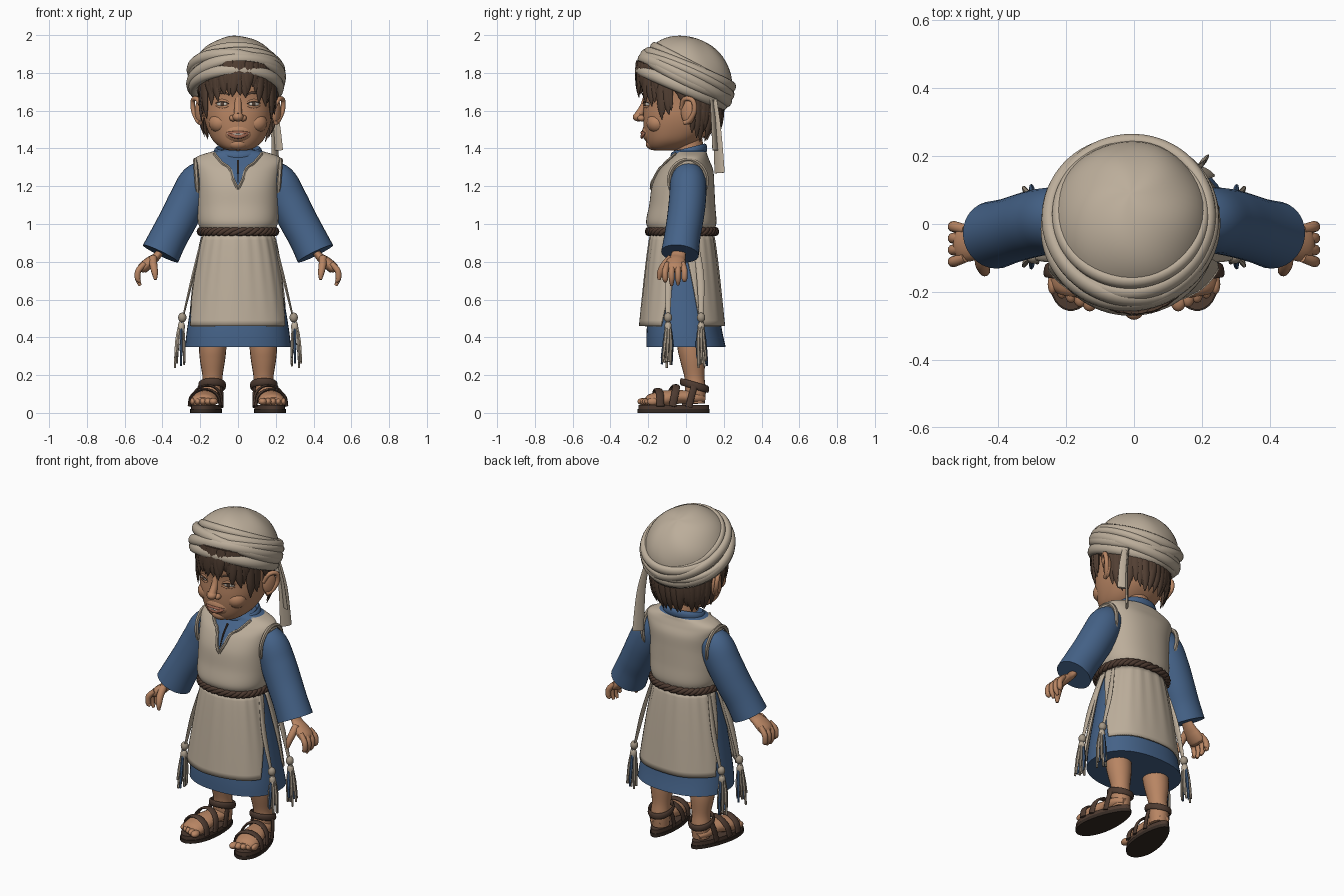
import bpy, bmesh, math, random
from mathutils import Vector, Matrix
from math import sin, cos, pi

random.seed(4)
if "Cube" in bpy.data.objects:
    bpy.data.objects.remove(bpy.data.objects["Cube"])


def material(name, *rgb):
    m = bpy.data.materials.new(name)
    m.use_nodes = True
    m.diffuse_color = (*rgb, 1)
    m.node_tree.nodes["Principled BSDF"].inputs["Base Color"].default_value = (*rgb, 1)
    return m


SKIN = material("skin", .48, .235, .125)
LIP = material("lip", .36, .14, .085)
WHITE = material("eye white", .6, .55, .48)
HAIR = material("hair brown", .085, .05, .033)
LINEN = material("linen", .5, .42, .325)
FRAY = material("frayed linen", .36, .3, .23)
BLUE = material("blue cloth", .06, .125, .25)
LEATHER = material("leather", .075, .043, .03)
SOLE = material("dark sole", .035, .023, .017)


def finish(name, bm, *mats):
    bmesh.ops.recalc_face_normals(bm, faces=bm.faces)
    me = bpy.data.meshes.new(name)
    bm.to_mesh(me)
    bm.free()
    for m in mats:
        me.materials.append(m)
    for f in me.polygons:
        f.use_smooth = True
    me.set_sharp_from_angle(angle=.9)
    ob = bpy.data.objects.new(name, me)
    bpy.context.collection.objects.link(ob)
    return ob


def spline(pts, k=6, loop=False):
    """Smooth curve through tuples of any size."""
    pts, out, n = [Vector(p) for p in pts], [], len(pts)
    at = lambda i: pts[i % n] if loop else pts[max(0, min(n - 1, i))]
    for i in range(n if loop else n - 1):
        a, b, c, d = (at(i + j) for j in (-1, 0, 1, 2))
        for t in (j / k for j in range(k)):
            out.append(b + (c - a) * t / 2 + (a * 2 - b * 5 + c * 4 - d) * t * t / 2
                       + (b * 3 - a - c * 3 + d) * t ** 3 / 2)
    return out if loop else out + [pts[-1]]


def build(name, rings, mats, wrap=True, cap=True, loop=False, thick=0):
    """Join rows of points with quads."""
    bm = bmesh.new()
    rows = [[bm.verts.new(p) for p in r] for r in rings]
    n = len(rows[0])
    for i in range(len(rows) if loop else len(rows) - 1):
        lo, hi = rows[i], rows[(i + 1) % len(rows)]
        for j in range(n if wrap else n - 1):
            k = (j + 1) % n
            bm.faces.new((lo[j], lo[k], hi[k], hi[j]))
    if cap and wrap and not loop:
        bm.faces.new(rows[0])
        bm.faces.new(rows[-1])
    ob = finish(name, bm, *mats)
    if thick:
        ob.modifiers.new("thickness", 'SOLIDIFY').thickness = thick
    return ob


def oval(z, cy, rx, ry, a, p=2.3):
    c, s = cos(a), sin(a)
    return Vector((math.copysign(abs(c) ** (2 / p), c) * rx,
                   cy + math.copysign(abs(s) ** (2 / p), s) * ry, z))


def loft(name, table, *mats, n=48, k=6):
    rows = [[oval(*r, 2 * pi * j / n) for j in range(n)] for r in spline(table, k)]
    return build(name, rows, mats)


def front(table, x, z, p=2.3):
    """Depth of the front of a loft at x, z."""
    z0, cy, rx, ry = min(spline(table, 12), key=lambda r: abs(r[0] - z))
    return cy - ry * max(0, 1 - abs(x / rx) ** p) ** (1 / p)


def tube(name, pts, radii, mat, ref=(0, 1, 0), flat=1, s=1, n=10, k=5, loop=False):
    """Sweep an oval; ref is its wide direction, s mirrors in x."""
    if not isinstance(radii, (list, tuple)):
        radii = [radii] * len(pts)
    path = spline([(*p, r) for p, r in zip(pts, radii)], k, loop)
    rows, m = [], len(path)
    for i, q in enumerate(path):
        a, b = (path[(i - 1) % m], path[(i + 1) % m]) if loop else (path[max(i - 1, 0)], path[min(i + 1, m - 1)])
        t = (b - a).to_3d().normalized()
        side = t.cross(Vector(ref)).normalized()
        wide = side.cross(t)
        row = [q.to_3d() + (wide * cos(w) + side * sin(w) * flat) * q[3] for w in (2 * pi * j / n for j in range(n))]
        rows.append([(v.x * s, v.y, v.z) for v in row])
    return build(name, rows, [mat], loop=loop)


def ball(name, loc, size, mat, turn=0):
    bm = bmesh.new()
    bmesh.ops.create_uvsphere(bm, u_segments=20, v_segments=14, radius=1)
    bm.transform(Matrix.Translation(loc) @ Matrix.Rotation(turn, 4, 'Z') @ Matrix.Diagonal((*size, 1)))
    return finish(name, bm, mat)


# Under tunic and vest body
loft("under_tunic", [(.35, 0, .28, .21), (.46, -.01, .267, .197), (.7, -.015, .225, .17), (.95, -.02, .17, .14)], BLUE)
BODY = [(.92, -.02, .185, .16), (.96, -.022, .193, .17), (1.01, -.025, .212, .186), (1.1, -.02, .216, .175),
        (1.2, -.015, .217, .165), (1.28, 0, .226, .145), (1.33, .012, .236, .115), (1.36, .02, .21, .095),
        (1.385, .02, .13, .085), (1.395, .02, .08, .06)]
NECK = [(.125, 1.372), (.085, 1.325), (.045, 1.295), (.026, 1.24), (0, 1.185)]
vest = loft("vest_body", BODY, LINEN, BLUE, n=128, k=8)
neckline = spline(NECK, 10)
for f in vest.data.polygons:
    x, y, z = f.center
    edge = min(neckline, key=lambda q: abs(q[1] - z))
    if z > 1.38 or (y < 0 and z > NECK[-1][1] and abs(x) < edge[0]):
        f.material_index = 1
for s in (1, -1):
    trim = [(x, front(BODY, x, z) - .002 + random.uniform(-.003, .003), z) for x, z in spline(NECK, 4)]
    tube("neck_trim", trim, .009, FRAY, s=s, k=2, n=6)
    hole = [(.218 + .008 * sin(a), .01 + .1 * cos(a), 1.23 + .11 * sin(a)) for a in (j * pi / 8 for j in range(16))]
    tube("armhole_trim", hole, .012, FRAY, ref=(1, 0, 0), s=s, loop=True, k=2, n=6)
collar = [(.115 * cos(a), .015 + .085 * sin(a), 1.378 + .022 * sin(a)) for a in (j * pi / 8 for j in range(16))]
tube("collar", collar, .026, BLUE, ref=(0, 0, 1), flat=.5, loop=True, k=3)
tube("collar_slit", [(0, front(BODY, 0, z) - .001, z) for z in (1.335, 1.28, 1.22)], [.007, .005, .003], SOLE, n=6)

# Skirt panels, open at both sides
for name, mid, gap in (("front_panel", -pi / 2, .46), ("back_panel", pi / 2, .4)):
    rows = []
    for i in range(17):
        v = i / 16
        half = pi / 2 - .03 - gap * v
        row = []
        for j in range(49):
            a = mid + half * (j / 24 - 1)
            w = 1 + .012 * sin(a * 22) * (1 - v) + .008 * sin(a * 7 + 1)
            row.append(oval(.945 - .485 * v, -.02, (.19 + .092 * v ** .8) * w, (.168 + .06 * v ** .8) * w, a, 2.2))
        rows.append(row)
    build(name, rows, [LINEN], wrap=False, thick=.012)

# Braided belt
for ph in (0, 2 * pi / 3, 4 * pi / 3):
    pts = []
    for j in range(120):
        a, w = 2 * pi * j / 120, 2 * pi * j / 10 + ph
        pts.append(oval(.96 + .011 * sin(w), -.021, .2 + .006 * cos(w), .178 + .006 * cos(w), a))
    tube("belt_strand", pts, .013, LEATHER, ref=(0, 0, 1), loop=True, k=1, n=8)

for s in (1, -1):
    # Corner cords and tassels
    for y in (-.095, .08):
        tube("corner_cord", [(.19, y * .6, .93), (.24, y * .95, .72), (.288, y, .52)], [.012, .02, .012], LINEN, flat=.4, s=s)
        ball("tassel_knot", (.295 * s, y, .505), (.022, .022, .026), FRAY)
        ball("tassel_wrap", (.3 * s, y, .455), (.019, .019, .032), LINEN)
        for j in range(7):
            a = j * 2 * pi / 7
            dx, dy = cos(a) * .02, sin(a) * .02
            end = (.308 + dx * 1.3, y * 1.08 + dy * 1.3, random.uniform(.235, .3))
            tube("tassel_strand", [(.3 + dx * .4, y + dy * .4, .48), (.305 + dx, y + dy, .38), end],
                 [.006, .009, .006], (LINEN, FRAY, BLUE)[j % 3], s=s, n=6, k=3)

    # Sleeve, hand and fingers
    tube("sleeve", [(.14, .015, 1.27), (.21, .012, 1.225), (.262, .008, 1.13), (.318, -.005, 1.02), (.367, -.02, .93), (.41, -.032, .843)],
         [.07, .094, .098, .097, .096, .1], BLUE, flat=1.04, s=s, n=28)
    tube("hand", [(.37, -.03, .92), (.425, -.04, .835), (.465, -.052, .8), (.505, -.058, .765), (.515, -.058, .75)],
         [.038, .038, .052, .053, .03], SKIN, flat=.55, s=s, n=16)
    for i in range(4):
        y = -.008 - .034 * i
        long = .665 + .022 * abs(i - 1.6)
        tube("finger", [(.495, y * .8 - .01, .79), (.528, y, .752), (.531, y, .71), (.518, y, long)],
             [.015, .0165, .015, .008], SKIN, s=s)
    tube("thumb", [(.45, -.075, .82), (.447, -.115, .78), (.44, -.137, .74), (.437, -.143, .705)], [.022, .021, .017, .008], SKIN, s=s)

    # Leg, foot and sandal
    tube("leg", [(.125, .02, .6), (.133, .025, .38), (.135, .035, .29), (.135, .045, .19), (.137, .05, .12), (.137, .05, .05)],
         [.08, .074, .068, .053, .055, .05], SKIN, s=s, n=20)
    turn = Matrix.Translation((.163, -.065, 0)) @ Matrix.Rotation(.16, 4, 'Z')
    foot = lambda w, u, z: turn @ Vector((w, -u, z))
    ahead = foot(0, 1, 0) - foot(0, 0, 0)
    across = foot(1, 0, 0) - foot(0, 0, 0)
    for name, z0, z1, grow, mat in (("outsole", 0, .02, 0, SOLE), ("footbed", .02, .043, -.004, LEATHER)):
        rows = []
        for z in (z0, z1):
            row = []
            for j in range(40):
                a = 2 * pi * j / 40
                u = cos(a)
                v = foot(sin(a) * (.079 + .017 * u + grow), u * (.193 + grow), z)
                row.append((v.x * s, v.y, v.z))
            rows.append(row)
        build(name, rows, [mat])
    tube("foot", [foot(0, u, z) for u, z in ((-.165, .07), (-.12, .08), (-.03, .085), (.05, .075), (.12, .06), (.145, .055))],
         [.03, .054, .058, .07, .066, .045], SKIN, ref=across, flat=.62, s=s, n=18)
    for i in range(5):
        w = -.058 + .029 * i
        p = foot(w, .155 - .008 * i, .06)
        ball("toe", (p.x * s, p.y, p.z), (.023 - .0022 * i, .03, .019), SKIN)
    for u, lean, top, wide in ((.085, .0, .125, .021), (.02, .03, .145, .02)):
        arc = [foot(.083 * cos(a), u - lean * sin(a), .035 + (top - .035) * sin(a) ** .8) for a in (pi * j / 8 for j in range(9))]
        tube("foot_strap", arc, wide, LEATHER, ref=ahead, flat=.35, s=s)
    ring = [(.137 + .066 * cos(a), .045 + .07 * sin(a), .145 - .02 * sin(a)) for a in (j * pi / 6 for j in range(12))]
    tube("ankle_strap", ring, .019, LEATHER, ref=(0, 0, 1), flat=.4, s=s, loop=True, k=3)
    for w in (-.068, .068):
        tube("side_strap", [foot(w, -.07, .03), foot(w * .98, -.085, .09), foot(w * .88, -.1, .14)], .018, LEATHER, ref=ahead, flat=.35, s=s)

# Neck and head
tube("neck", [(0, .025, 1.3), (0, .015, 1.4), (0, 0, 1.5)], [.09, .078, .08], SKIN, n=20)
HEAD = [(1.388, -.105, .04, .05), (1.402, -.1, .085, .09), (1.44, -.072, .131, .138), (1.5, -.045, .162, .178),
        (1.57, -.03, .181, .197), (1.65, -.022, .186, .203), (1.75, -.015, .194, .218), (1.84, 0, .17, .19), (1.88, 0, .1, .1)]
loft("head", HEAD, SKIN)
fy = lambda x, z: front(HEAD, x, z)
ball("chin", (0, -.168, 1.425), (.055, .045, .035), SKIN)
ball("muzzle", (0, -.175, 1.485), (.085, .058, .06), SKIN)
tube("nose_bridge", [(0, -.205, 1.67), (0, -.225, 1.62), (0, -.25, 1.575)], [.022, .02, .024], SKIN)
ball("nose_tip", (0, -.252, 1.567), (.029, .03, .024), SKIN)
smile = lambda x: 1.474 + 2.2 * x * x
for name, dz, r, mat in (("upper_lip", .01, .009, LIP), ("teeth", 0, .008, WHITE), ("lower_lip", -.012, .011, LIP)):
    xs = [-.06, -.035, 0, .035, .06]
    pts = [(x, min(fy(x, 1.48), -.175 - .058 * (1 - (x / .085) ** 2) ** .5) - .001, smile(x) + dz * (1 - abs(x) / .07)) for x in xs]
    tube(name, pts, [.003, r, r, r, .003], mat, ref=(0, 0, 1), flat=.7)
for s in (1, -1):
    ball("nostril_wing", (.027 * s, -.235, 1.56), (.019, .022, .017), SKIN)
    ball("cheek", (.093 * s, -.15, 1.535), (.062, .06, .055), SKIN)
    ex, ey = .084, fy(.084, 1.635)
    ball("eye", (ex * s, ey + .006, 1.635), (.03, .013, .015), WHITE, .4 * s)
    ball("iris", (ex * s, ey - .003, 1.635), (.013, .006, .0135), HAIR, .4 * s)
    for name, z, bow, r, mat in (("upper_lid", 1.642, .012, .0065, SKIN), ("lash_line", 1.638, .011, .0035, HAIR),
                                 ("lower_lid", 1.628, -.009, .006, SKIN), ("eyebrow", 1.683, .013, .006, HAIR)):
        pts = [(ex + d, fy(ex + d, z) - (.005 if mat == SKIN else .007), z + bow * (1 - (d / .036) ** 2)) for d in (-.036, -.016, .01, .036)]
        tube(name, pts, [.003, r, r, .002], mat, ref=(0, 0, 1), flat=.6, s=s, n=6)
    ball("ear", (.203 * s, .012, 1.595), (.02, .042, .068), SKIN, -.45 * s)
    rim = [(.19, -.025, 1.61), (.215, -.01, 1.66), (.238, .035, 1.655), (.236, .045, 1.6), (.214, .02, 1.55), (.2, -.012, 1.535)]
    tube("ear_rim", rim, [.01, .013, .013, .013, .014, .012], SKIN, s=s)

# Hair: back cap plus tapering locks hanging from under the wrap
ball("hair_cap", (0, .03, 1.66), (.2, .17, .205), HAIR)
for layer in (0, 1):
    for j in range(46):
        phi = (j + layer / 2) * 2 * pi / 46 - pi + random.uniform(-.04, .04)
        b = abs(phi)
        tip = 1.7 if b < .6 else 1.655 if b < 1.05 else 1.575 if b < 1.3 else 1.67 if b < 1.8 else 1.47
        tip += random.uniform(-.035, .03)
        top = 1.775 + .09 * cos(phi)
        pts, sway = [], random.uniform(-.12, .12)
        for t in (0, .4, .75, 1):
            z = top + (tip - top) * t
            q = 1 - .17 * (max(0, 1.6 - z) / .17) ** 2 + .04 * layer * t * (1 - t)
            a = phi + sway * t * t
            pts.append((sin(a) * .202 * q, -.018 - cos(a) * (.236 if b < 1.6 else .205) * q, z))
        tube("hair_lock", pts, [.022, .028, .021, .002], HAIR, ref=(cos(phi), sin(phi), 0), flat=.5, n=8, k=3)

# Head wrap: tilted dome with crossing rolls and two hanging tails
tilt = Matrix.Translation((-.01, 0, 1.775)) @ Matrix.Rotation(-.436, 4, 'X')
rows = []
for i in range(19):
    e = -.35 + (pi / 2 + .33) * i / 18
    rows.append([tilt @ Vector((.236 * cos(e) * cos(a), .25 * cos(e) * sin(a), .214 * sin(e) + .004 * sin(a * 5 + e * 4) * cos(e)))
                 for a in (2 * pi * j / 48 for j in range(48))])
build("wrap_dome", rows, [LINEN])
for h, amp, ph, rad, thick in ((-.055, .008, 0, .226, .034), (-.015, .022, 2, .239, .032), (.015, .03, 4.6, .238, .03),
                               (.045, .014, .8, .228, .03), (.005, .036, 1.4, .243, .022), (.068, .01, 3, .213, .024)):
    ring = [tilt @ Vector((rad * cos(a), 1.05 * rad * sin(a), h + amp * sin(a + ph))) for a in (2 * pi * j / 24 for j in range(24))]
    tube("wrap_roll", ring, thick, LINEN, ref=tilt.col[2].to_3d(), flat=.8, loop=True, k=3, n=12)
tube("long_tail", [(.165, .15, 1.66), (.19, .165, 1.5), (.2, .178, 1.27)], [.016, .026, .034], LINEN, ref=(.6, .8, 0), flat=.25)
tube("short_tail", [(.18, .135, 1.66), (.2, .145, 1.55), (.215, .155, 1.39)], [.014, .022, .028], LINEN, ref=(.8, -.5, 0), flat=.25)
